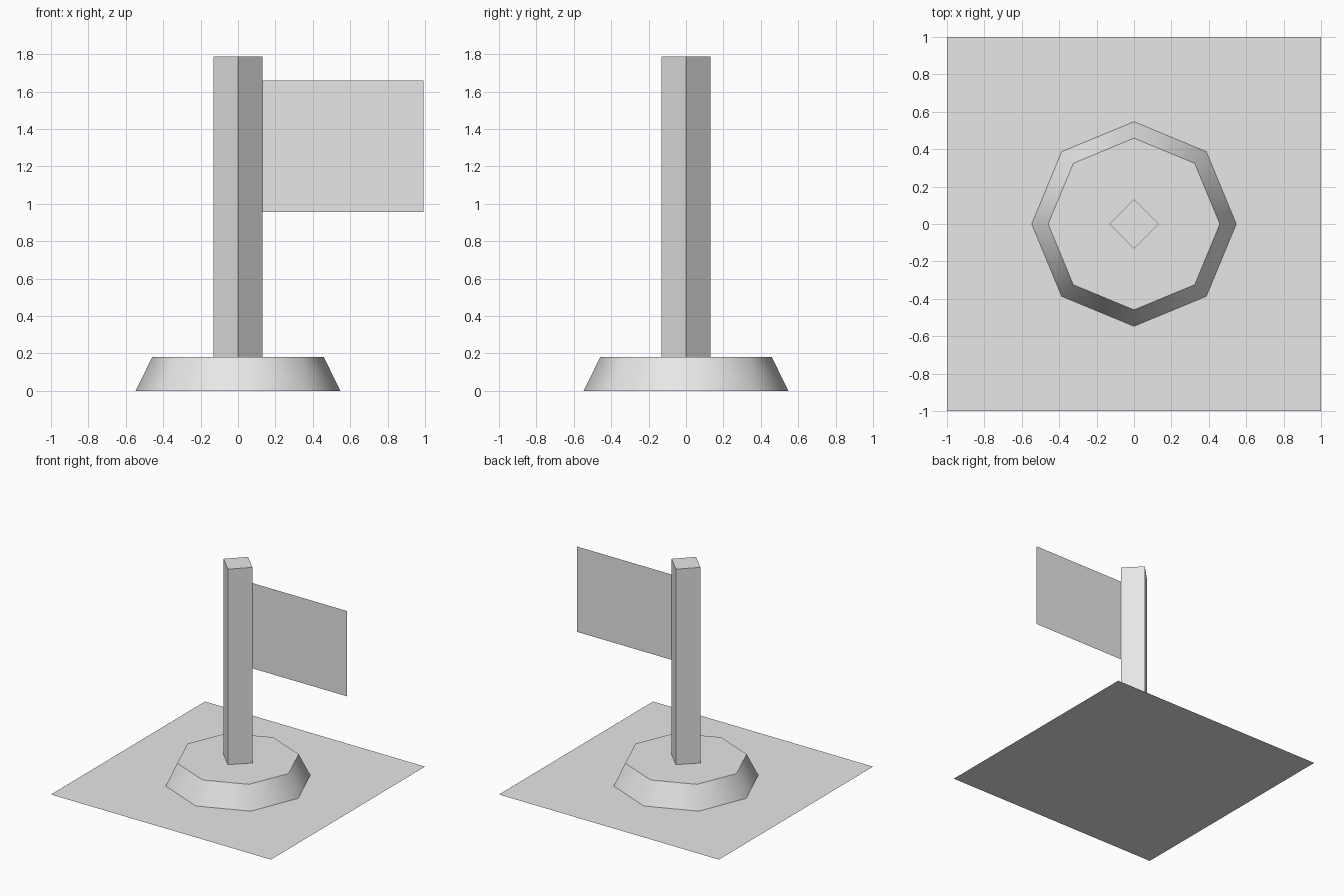
import bpy
import math

cube = bpy.data.objects.get("Cube")
if cube:
    bpy.data.objects.remove(cube, do_unlink=True)

# One plain grey for every part
grey = bpy.data.materials.new("plain grey")
grey.use_nodes = True
grey.diffuse_color = (0.8, 0.8, 0.8, 1)
grey.node_tree.nodes["Principled BSDF"].inputs["Base Color"].default_value = grey.diffuse_color


def finish(name):
    """Name the active object, bake its transform and colour it."""
    obj = bpy.context.object
    obj.name = obj.data.name = name
    bpy.ops.object.transform_apply(location=False, rotation=True, scale=True)
    obj.data.materials.clear()
    obj.data.materials.append(grey)
    return obj


def tapered(name, sides, r_bottom, r_top, z_bottom, z_top):
    bpy.ops.mesh.primitive_cone_add(
        vertices=sides, radius1=r_bottom, radius2=r_top,
        depth=z_top - z_bottom, location=(0, 0, (z_bottom + z_top) / 2))
    return finish(name)


# Ground plate
bpy.ops.mesh.primitive_plane_add(size=2)
finish("ground_plate")

# Octagonal base, smooth around its sloped side with crisp rims
tapered("base", 8, 0.547, 0.459, 0, 0.18)
bpy.ops.object.shade_smooth_by_angle(angle=math.radians(50))

# Square pole turned corner-forward
tapered("pole", 4, 0.131, 0.131, 0.18, 1.787)

# Flag: a single upright sheet on the left of the pole
x_in, x_out, z_low, z_high = 0.1, 0.993, 0.957, 1.658
bpy.ops.mesh.primitive_plane_add(
    size=1, location=((x_in + x_out) / 2, 0, (z_low + z_high) / 2),
    rotation=(math.radians(90), 0, 0))
bpy.context.object.scale = (x_out - x_in, z_high - z_low, 1)
finish("flag")
